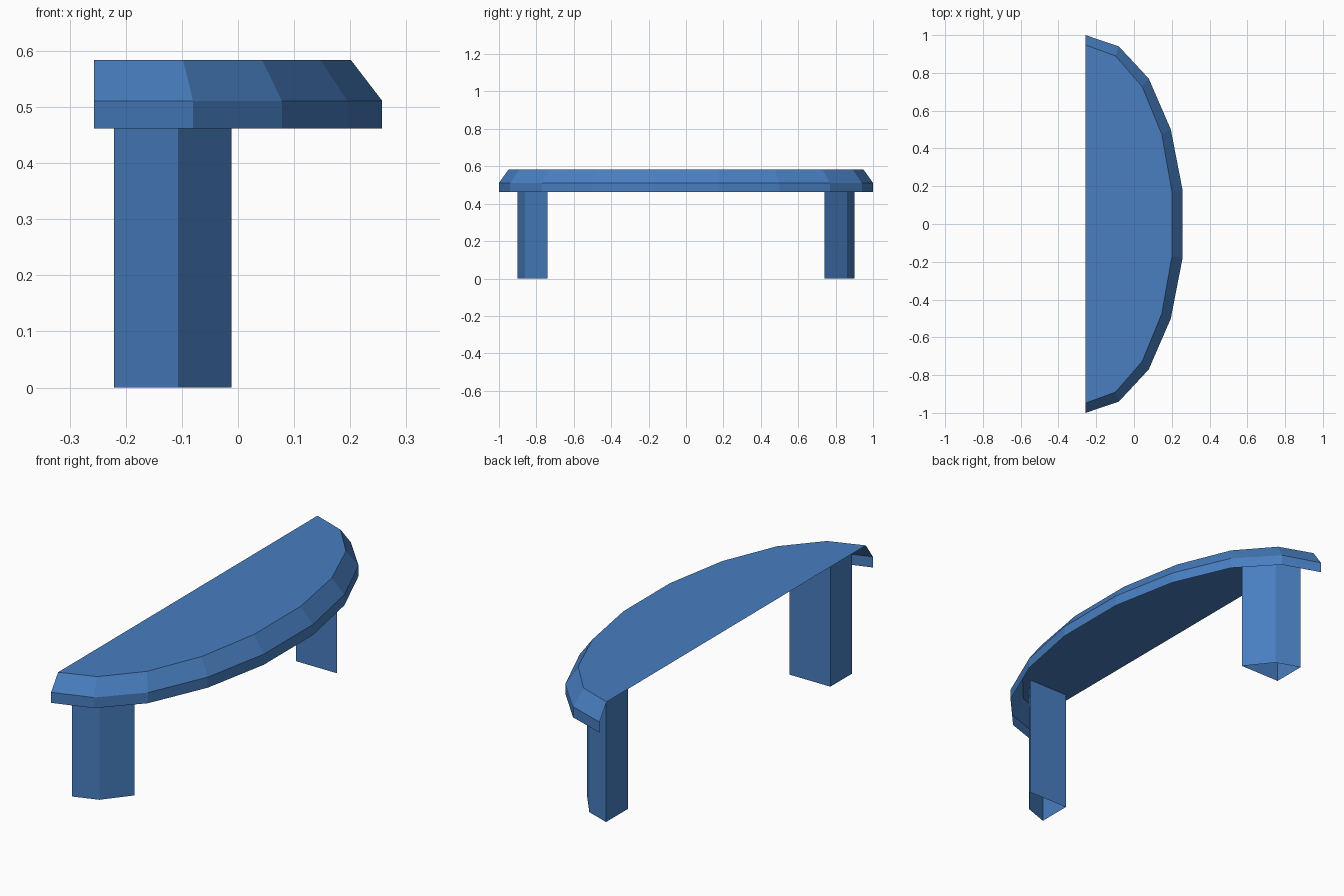
import bpy

if "Cube" in bpy.data.objects:
    bpy.data.objects.remove(bpy.data.objects["Cube"])

blue = bpy.data.materials.new("blue")
blue.diffuse_color = (0.065, 0.21, 0.53, 1)
blue.use_nodes = True
blue.node_tree.nodes["Principled BSDF"].inputs["Base Color"].default_value = blue.diffuse_color


def make_object(name, verts, faces):
    mesh = bpy.data.meshes.new(name)
    mesh.from_pydata(verts, [], faces)
    mesh.materials.append(blue)
    mesh.update()
    obj = bpy.data.objects.new(name, mesh)
    bpy.context.collection.objects.link(obj)
    return obj


def mirrored(half):
    """Full outline, front end to back end, from its front half."""
    return [(x, -y) for x, y in half] + [(x, y) for x, y in reversed(half)]


# Half-oval table top: open shell with a vertical rim, sloped edge and flat top
outer = mirrored([(-0.257, 1.0), (-0.08, 0.94), (0.078, 0.77), (0.195, 0.5), (0.257, 0.18)])
inner = mirrored([(-0.257, 0.948), (-0.098, 0.89), (0.043, 0.728), (0.147, 0.475), (0.201, 0.17)])
rings = [(outer, 0.462), (outer, 0.511), (inner, 0.584)]
n = len(outer)
verts = [(x, y, z) for ring, z in rings for x, y in ring]
faces = [(r * n + i, r * n + i + 1, (r + 1) * n + i + 1, (r + 1) * n + i)
         for r in range(2) for i in range(n - 1)]
faces.append(tuple(range(2 * n, 3 * n)))
make_object("table_top", verts, faces)

# Hollow legs that follow the oval edge and run up to the underside of the top
section = [(-0.221, 0.90), (-0.221, 0.74), (-0.012, 0.74), (-0.107, 0.86)]
for name, side in (("front_leg", -1), ("back_leg", 1)):
    ring = [(x, side * y) for x, y in section][::side]
    k = len(ring)
    verts = [(x, y, z) for z in (0, 0.582) for x, y in ring]
    faces = [(i, (i + 1) % k, k + (i + 1) % k, k + i) for i in range(k)]
    make_object(name, verts, faces)
